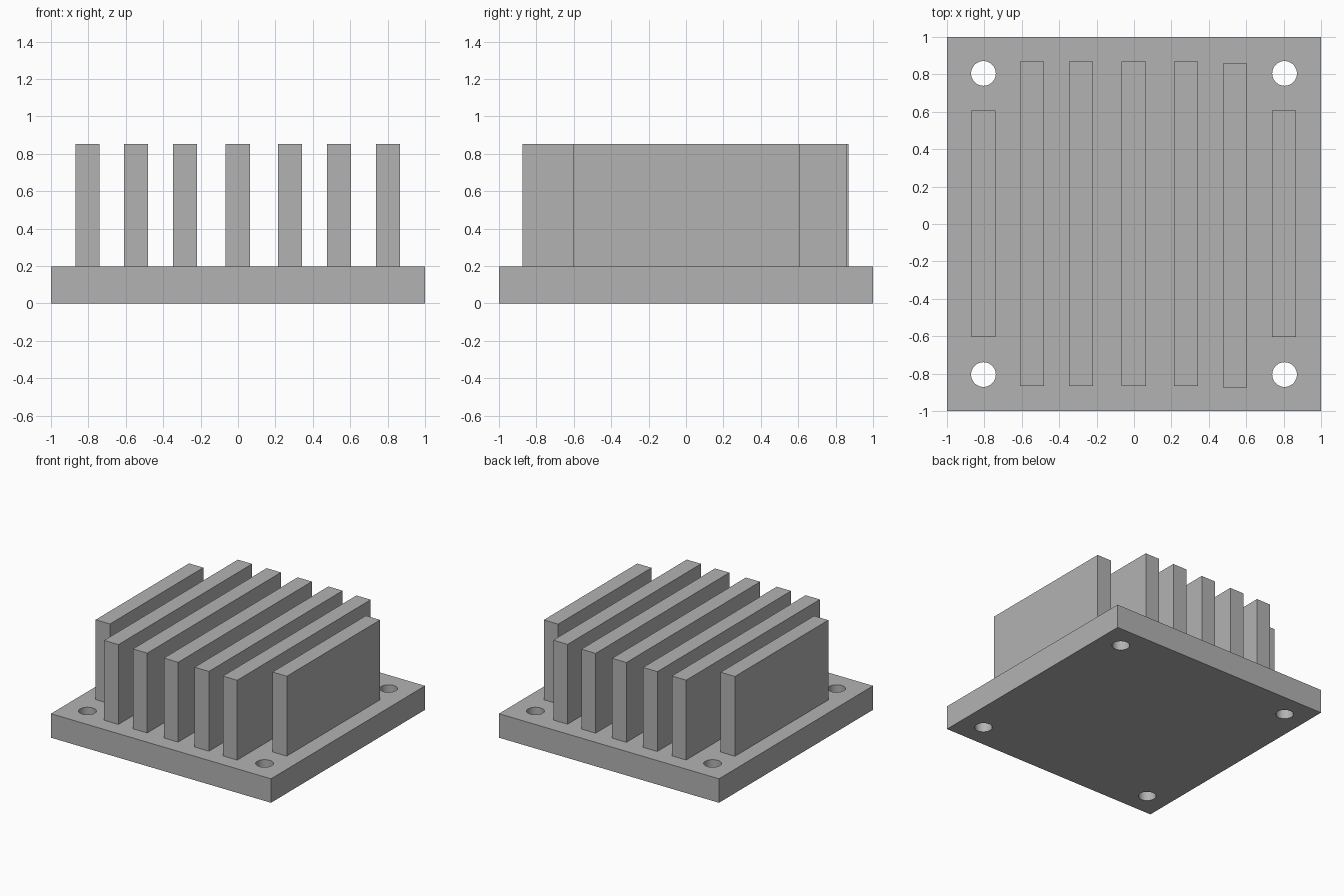
import bpy

default = bpy.data.objects.get("Cube")
if default:
    bpy.data.objects.remove(default, do_unlink=True)

BASE_TOP = 0.197
FIN_TOP = 0.853
FIN_WIDTH = 0.13

metal = bpy.data.materials.new("grey_metal")
metal.use_nodes = True
grey = (0.45, 0.45, 0.45, 1)
metal.diffuse_color = grey
metal.node_tree.nodes["Principled BSDF"].inputs["Base Color"].default_value = grey


def box(name, x0, x1, y0, y1, z0, z1):
    """Axis-aligned block between two corners."""
    bpy.ops.mesh.primitive_cube_add(size=1, location=((x0 + x1) / 2, (y0 + y1) / 2, (z0 + z1) / 2))
    obj = bpy.context.object
    obj.name = name
    obj.scale = (x1 - x0, y1 - y0, z1 - z0)
    bpy.ops.object.transform_apply(location=False, rotation=False, scale=True)
    obj.data.materials.append(metal)
    return obj


# Base plate
plate = box("base_plate", -1, 1, -1, 1, 0, BASE_TOP)

# Four mounting holes drilled through the corners
for x in (-0.805, 0.805):
    for y in (-0.805, 0.805):
        bpy.ops.mesh.primitive_cylinder_add(vertices=48, radius=0.066, depth=1, location=(x, y, 0))
        drill = bpy.context.object
        drill.name = "hole_cutter"
        drill.hide_render = True
        drill.data.materials.append(metal)
        cut = plate.modifiers.new("mounting_hole", 'BOOLEAN')
        cut.operation = 'DIFFERENCE'
        cut.solver = 'EXACT'
        cut.object = drill
        bpy.context.view_layer.objects.active = plate
        bpy.ops.object.modifier_apply(modifier=cut.name)
        bpy.data.objects.remove(drill, do_unlink=True)

bpy.ops.object.select_all(action='DESELECT')
plate.select_set(True)
bpy.context.view_layer.objects.active = plate
bpy.ops.object.shade_smooth_by_angle()

# Cooling fins: centre x, front y, back y (outer fins stop short of the holes)
fins = [
    (-0.805, -0.605, 0.607),
    (-0.545, -0.867, 0.869),
    (-0.283, -0.867, 0.869),
    (-0.002, -0.867, 0.869),
    (0.278, -0.867, 0.869),
    (0.54, -0.874, 0.859),
    (0.802, -0.605, 0.607),
]
for i, (x, front, back) in enumerate(fins, 1):
    box(f"fin_{i}", x - FIN_WIDTH / 2, x + FIN_WIDTH / 2, front, back, BASE_TOP, FIN_TOP)
